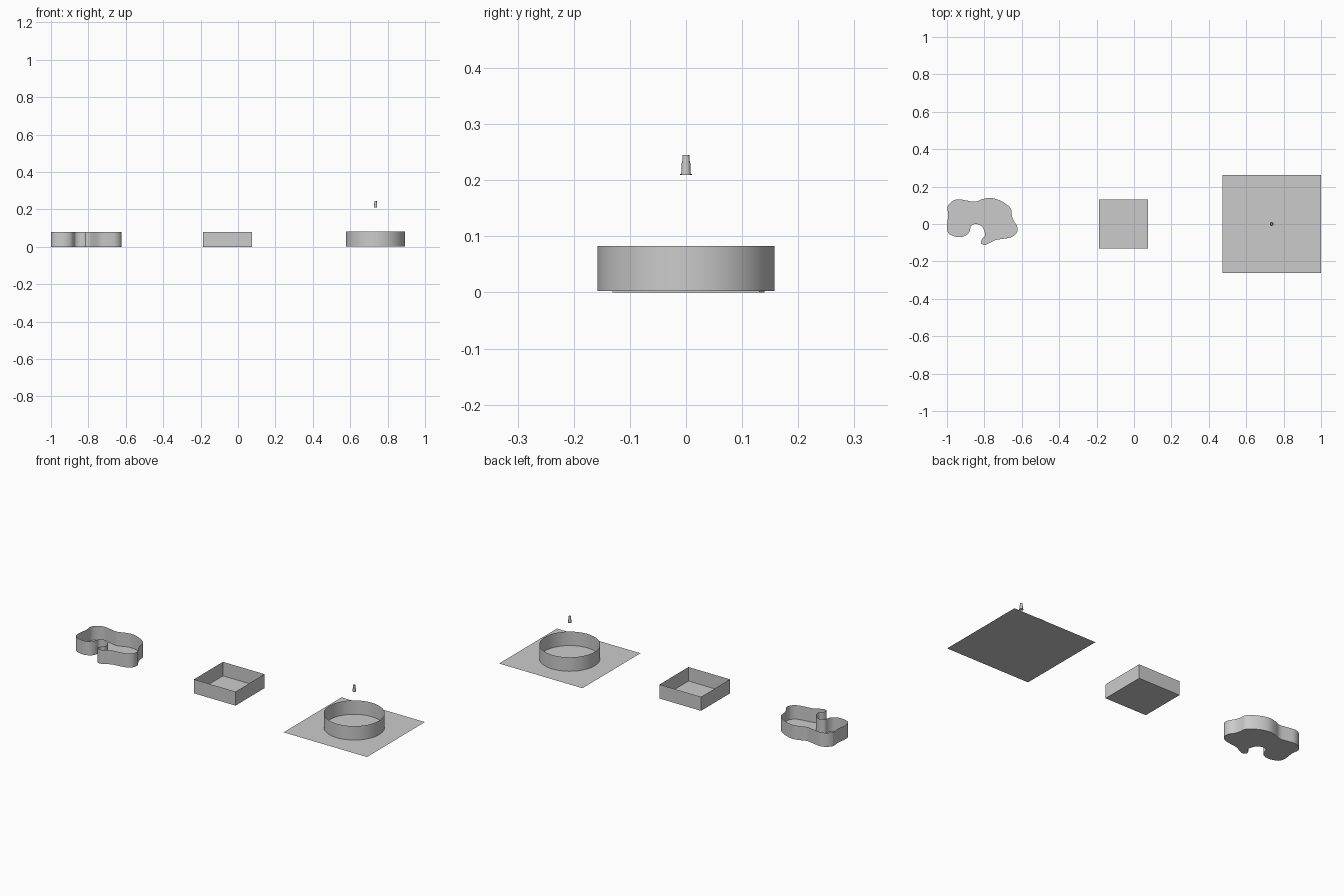
import bpy, bmesh, math
from mathutils import Vector

if "Cube" in bpy.data.objects:
    bpy.data.objects.remove(bpy.data.objects["Cube"])


def make_object(name, bm, smooth=True):
    bmesh.ops.recalc_face_normals(bm, faces=bm.faces[:])
    mesh = bpy.data.meshes.new(name)
    bm.to_mesh(mesh)
    bm.free()
    ob = bpy.data.objects.new(name, mesh)
    bpy.context.collection.objects.link(ob)
    if smooth:
        bpy.context.view_layer.objects.active = ob
        ob.select_set(True)
        bpy.ops.object.shade_smooth_by_angle(angle=math.radians(35))
        ob.select_set(False)
    return ob


def open_tray(name, outline, z0, z1, floor=True, smooth=True):
    """Thin upright wall along a closed outline, with an optional floor."""
    bm = bmesh.new()
    low = [bm.verts.new((x, y, z0)) for x, y in outline]
    high = [bm.verts.new((x, y, z1)) for x, y in outline]
    n = len(outline)
    for i in range(n):
        j = (i + 1) % n
        bm.faces.new((low[i], low[j], high[j], high[i]))
    if floor:
        bm.faces.new(low[::-1])
    return make_object(name, bm, smooth)


def circle(cx, cy, r, n):
    return [(cx + r * math.cos(2 * math.pi * i / n),
             cy + r * math.sin(2 * math.pi * i / n)) for i in range(n)]


def rectangle(x0, x1, y0, y1):
    return [(x0, y0), (x1, y0), (x1, y1), (x0, y1)]


def closed_spline(points, steps):
    """Catmull-Rom curve through the points."""
    pts = [Vector(p) for p in points]
    n, out = len(pts), []
    for i in range(n):
        a, b, c, d = (pts[(i + k) % n] for k in (-1, 0, 1, 2))
        for s in range(steps):
            t = s / steps
            out.append(tuple(0.5 * (2 * b + (c - a) * t
                                    + (2 * a - 5 * b + 4 * c - d) * t ** 2
                                    + (3 * b - a - 3 * c + d) * t ** 3)))
    return out


# Freeform pond-shaped tray
blob = [(-0.999, 0.0), (-0.993, 0.05), (-0.997, 0.09), (-0.974, 0.12), (-0.94, 0.132),
        (-0.898, 0.126), (-0.85, 0.119), (-0.81, 0.133), (-0.77, 0.14), (-0.727, 0.13),
        (-0.684, 0.107), (-0.658, 0.08), (-0.653, 0.045), (-0.642, 0.015), (-0.625, -0.012),
        (-0.626, -0.045), (-0.652, -0.069), (-0.695, -0.079), (-0.738, -0.085),
        (-0.77, -0.1), (-0.797, -0.112), (-0.818, -0.102), (-0.813, -0.08),
        (-0.797, -0.062), (-0.803, -0.03), (-0.818, -0.01), (-0.845, 0.0),
        (-0.871, -0.01), (-0.878, -0.036), (-0.894, -0.058), (-0.925, -0.07),
        (-0.96, -0.066), (-0.99, -0.052), (-0.999, -0.028)]
open_tray("freeform_tray", closed_spline(blob, 4), 0.0, 0.08)

# Square tray
open_tray("square_tray", rectangle(-0.187, 0.076, -0.131, 0.131), 0.0, 0.08, smooth=False)

# Flat base sheet under the round wall
CX = 0.736
bm = bmesh.new()
bm.faces.new([bm.verts.new((x, y, 0.003)) for x, y in rectangle(CX - 0.264, CX + 0.264, -0.262, 0.262)])
make_object("base_sheet", bm, smooth=False)

# Round wall
open_tray("round_wall", circle(CX, 0, 0.158, 64), 0.003, 0.083, floor=False)

# Small nozzle: flange, tapered body, narrower neck
profile = [(0.0103, 0.209), (0.0103, 0.211), (0.0085, 0.211), (0.0075, 0.232),
           (0.0068, 0.232), (0.0060, 0.245)]
bm = bmesh.new()
rings = [[bm.verts.new((x, y, z)) for x, y in circle(CX, 0, r, 24)] for r, z in profile]
for a, b in zip(rings, rings[1:]):
    for i in range(24):
        j = (i + 1) % 24
        bm.faces.new((a[i], a[j], b[j], b[i]))
bm.faces.new(rings[0][::-1])
bm.faces.new(rings[-1])
make_object("nozzle", bm)
